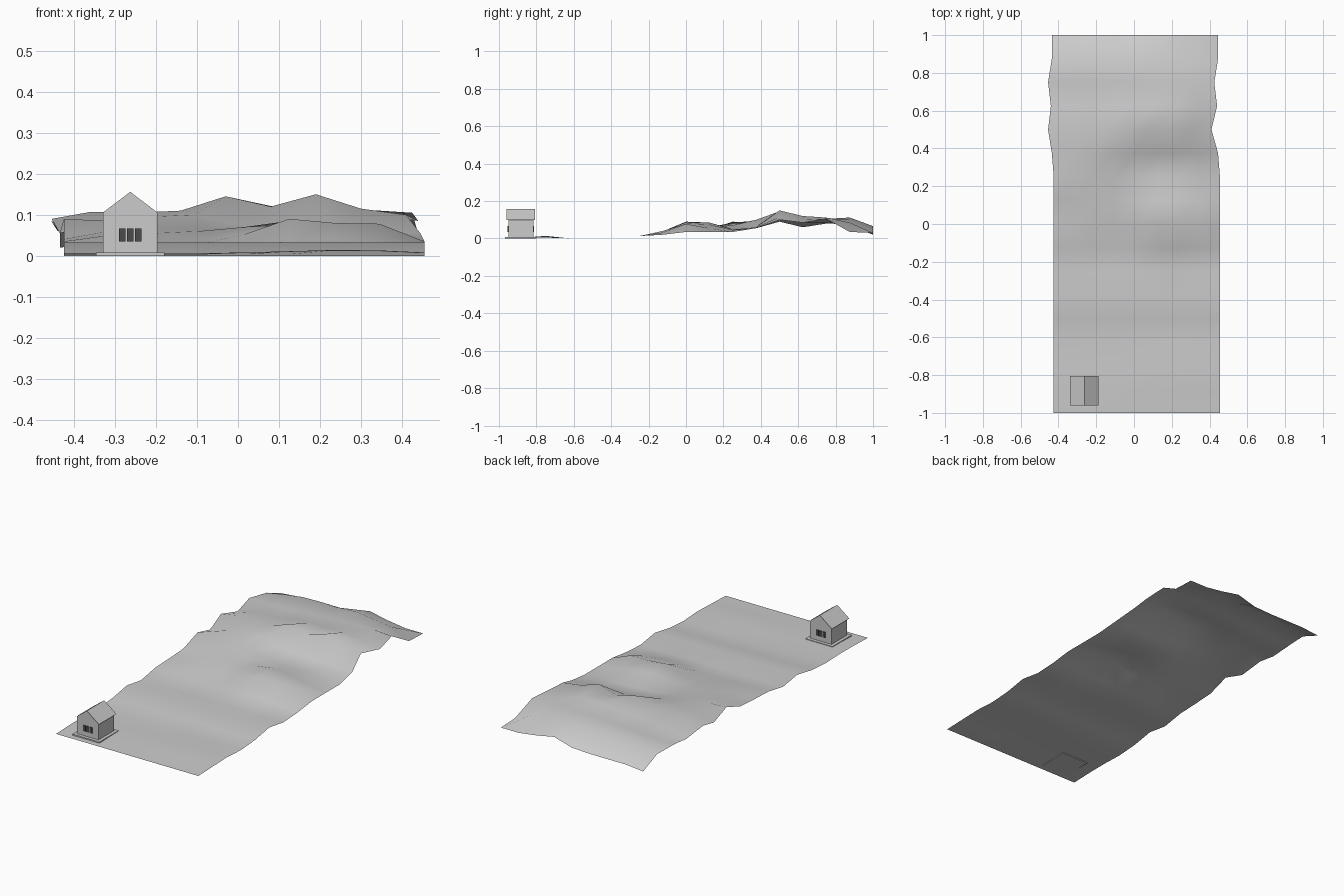
import bpy
import bmesh
from mathutils import Vector

default_cube = bpy.data.objects.get("Cube")
if default_cube:
    bpy.data.objects.remove(default_cube, do_unlink=True)


def make_material(name, value):
    material = bpy.data.materials.new(name)
    material.use_nodes = True
    color = (value, value, value, 1)
    material.diffuse_color = color
    shader = material.node_tree.nodes["Principled BSDF"]
    shader.inputs["Base Color"].default_value = color
    return material


light_grey = make_material("light grey", 0.6)
dark_grey = make_material("dark grey", 0.07)


def add_object(name, bm, material):
    mesh = bpy.data.meshes.new(name)
    bm.to_mesh(mesh)
    bm.free()
    mesh.materials.append(material)
    obj = bpy.data.objects.new(name, mesh)
    bpy.context.collection.objects.link(obj)
    return obj


def add_box(name, center, size, material):
    bm = bmesh.new()
    bmesh.ops.create_cube(bm, size=1)
    for vert in bm.verts:
        vert.co = Vector(center) + Vector(a * b for a, b in zip(vert.co, size))
    return add_object(name, bm, material)


# Hillside: one height profile per row, in thousandths, from front to back
COLUMNS = 9
meadow = [
    [0] * COLUMNS,
    [4] * COLUMNS,
    [5, 5, 5, 6, 8, 11, 14, 13, 8],
    [1] * COLUMNS,
    [10] * COLUMNS,
    [32] * COLUMNS,
    [13] * COLUMNS,
    [35, 32, 30, 28, 28, 38, 40, 32, 20],
]
hills = [
    [40, 50, 55, 42, 52, 90, 80, 78, 35],
    [47, 60, 65, 60, 70, 85, 75, 55, 35],
    [90, 85, 75, 70, 55, 50, 48, 45, 35],
    [55, 80, 95, 100, 75, 65, 60, 60, 55],
    [90, 107, 105, 110, 145, 120, 150, 115, 100],
    [60, 85, 95, 105, 115, 115, 120, 100, 85],
    [83, 80, 85, 95, 100, 105, 110, 112, 105],
    [70, 90, 105, 108, 105, 112, 100, 85, 35],
    [20, 30, 30, 30, 35, 66, 45, 30, 30],
]
# Sideways drift of the rows around the main ridge
drift = {11: -0.01, 12: -0.045, 13: -0.015, 14: -0.03, 15: -0.01, 16: -0.01}

bm = bmesh.new()
rows = []
for j, heights in enumerate(meadow + hills):
    row = []
    for i, height in enumerate(heights):
        x = max(-0.425 + 0.11 * i + drift.get(j, 0), -0.455)
        row.append(bm.verts.new((x, -1 + 0.125 * j, height / 1000)))
    rows.append(row)
for near, far in zip(rows, rows[1:]):
    for i in range(COLUMNS - 1):
        bm.faces.new((near[i], near[i + 1], far[i + 1], far[i]))
for face in bm.faces:
    face.smooth = True
add_object("hillside", bm, light_grey)

# House dimensions
CX, CY = -0.263, -0.883
HALF_W, HALF_D = 0.066, 0.067
EAVE, RIDGE = 0.106, 0.156

# Foundation slab
add_box("foundation", (CX, CY, 0.004), (0.168, 0.17, 0.008), light_grey)

# Walls: gabled profile extruded from front to back
bm = bmesh.new()
profile = [(-HALF_W, 0.004), (HALF_W, 0.004), (HALF_W, EAVE),
           (0, RIDGE), (-HALF_W, EAVE)]
front = bm.faces.new([bm.verts.new((CX + x, CY - HALF_D, z)) for x, z in profile])
extruded = bmesh.ops.extrude_face_region(bm, geom=[front], use_keep_orig=True)
moved = [g for g in extruded["geom"] if isinstance(g, bmesh.types.BMVert)]
bmesh.ops.translate(bm, verts=moved, vec=(0, 2 * HALF_D, 0))
bmesh.ops.recalc_face_normals(bm, faces=bm.faces)
add_object("house_walls", bm, light_grey)

# Roof: two thin sheets overhanging the walls
bm = bmesh.new()
overhang = 0.009
drop = overhang * (RIDGE - EAVE) / HALF_W
section = [(-HALF_W - overhang, EAVE - drop), (0, RIDGE), (HALF_W + overhang, EAVE - drop)]
ends = [[bm.verts.new((CX + x, CY + side * 0.077, z + 0.001)) for x, z in section]
        for side in (-1, 1)]
for i in range(2):
    bm.faces.new((ends[0][i], ends[0][i + 1], ends[1][i + 1], ends[1][i]))
add_object("roof", bm, light_grey)

# Three window panes on the front and back gables
for side, label in ((-1, "front"), (1, "back")):
    for k in (-1, 0, 1):
        add_box(f"{label}_window_pane", (CX + k * 0.02, CY + side * (HALF_D + 0.001), 0.051),
                (0.016, 0.006, 0.032), dark_grey)
